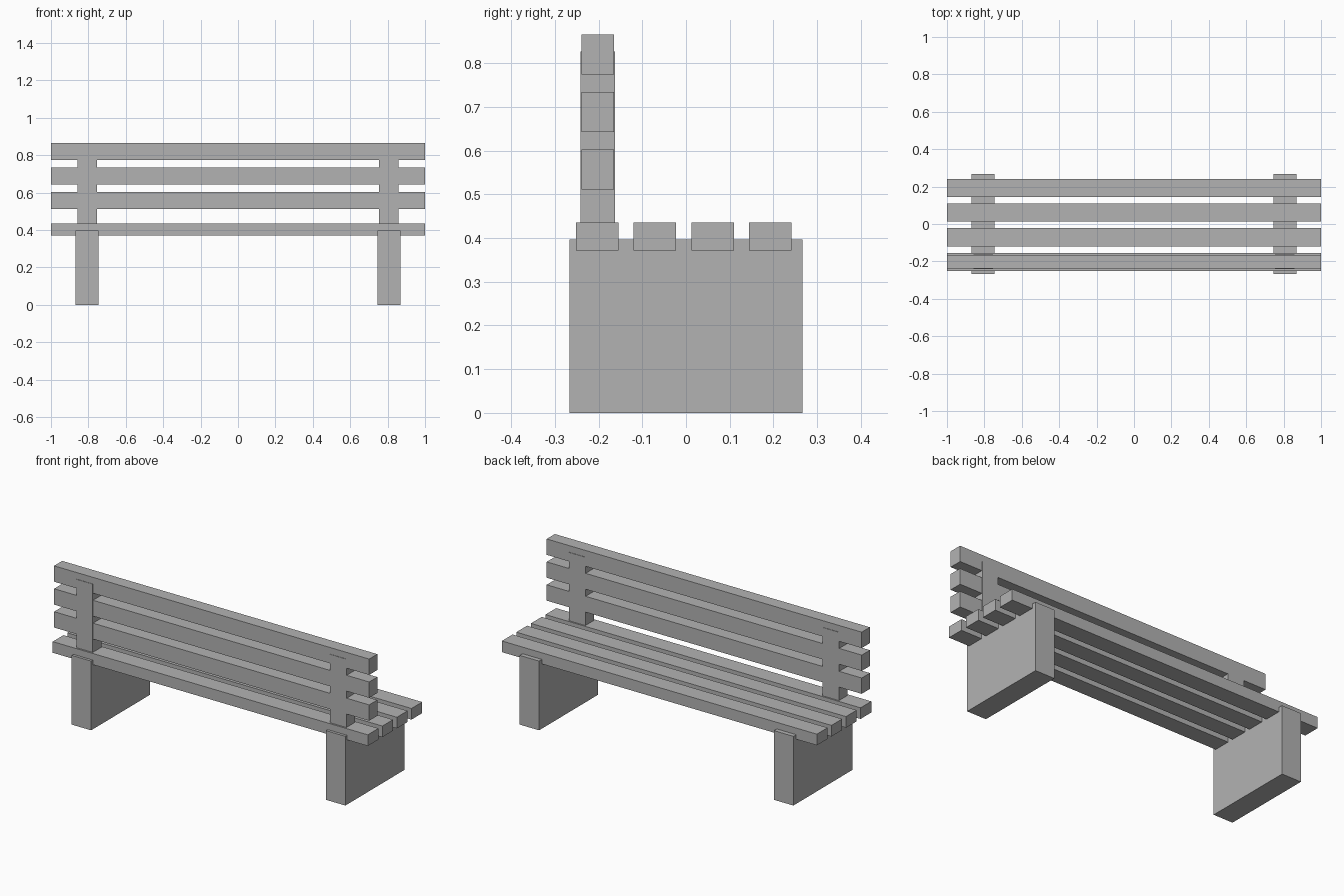
import bpy

cube = bpy.data.objects.get("Cube")
if cube:
    bpy.data.objects.remove(cube, do_unlink=True)

# Single flat grey for the whole bench
GREY = (0.45, 0.45, 0.45, 1)
grey = bpy.data.materials.new("plain_grey")
grey.use_nodes = True
grey.diffuse_color = GREY
grey.node_tree.nodes["Principled BSDF"].inputs["Base Color"].default_value = GREY


def box(name, center, size):
    """Axis-aligned box with its size baked into the mesh."""
    bpy.ops.mesh.primitive_cube_add(size=1, location=center)
    obj = bpy.context.object
    obj.name = name
    obj.scale = size
    bpy.ops.object.transform_apply(location=False, rotation=False, scale=True)
    obj.data.materials.append(grey)
    return obj


BACK_Y = -0.202

# Slab legs and backrest posts, one pair per side
for side, sign in (("left", 1), ("right", -1)):
    box(f"{side}_leg", (sign * 0.807, 0, 0.1985), (0.123, 0.534, 0.397))
    box(f"{side}_back_post", (sign * 0.805, BACK_Y, 0.6235), (0.104, 0.079, 0.407))

# Seat slats, evenly spaced across the depth
for i in range(4):
    y = -0.203 + i * 0.132
    box(f"seat_slat_{i + 1}", (0, y, 0.403), (2, 0.097, 0.064))

# Backrest slats, evenly spaced up the posts
for i in range(3):
    z = 0.5565 + i * 0.1315
    box(f"back_slat_{i + 1}", (0, BACK_Y, z), (2, 0.074, 0.091))
